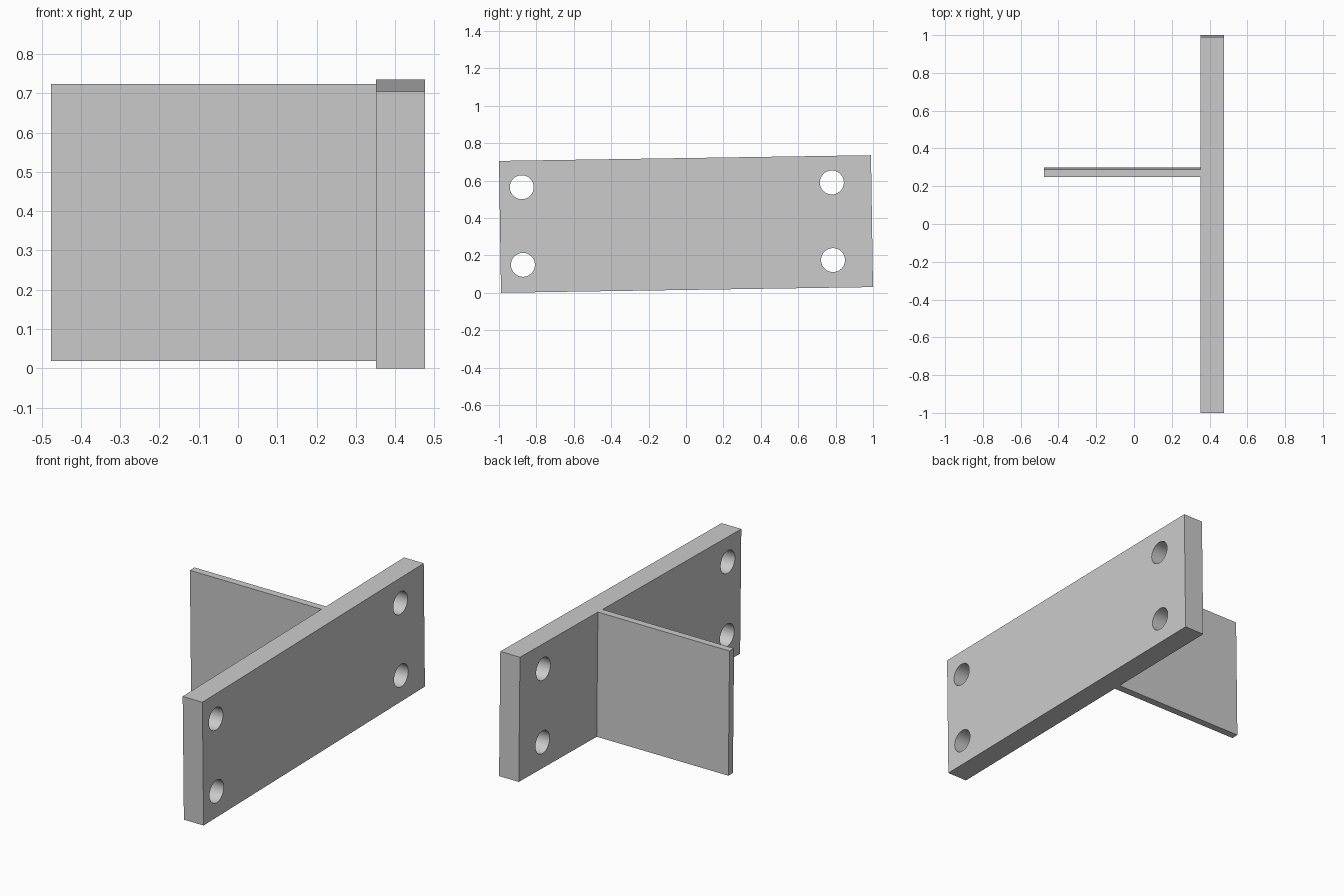
import bpy
import math
from mathutils import Matrix, Vector

cube = bpy.data.objects.get("Cube")
if cube:
    bpy.data.objects.remove(cube, do_unlink=True)

grey = bpy.data.materials.new("plain grey")
grey.use_nodes = True
colour = (0.6, 0.6, 0.6, 1)
grey.diffuse_color = colour
grey.node_tree.nodes["Principled BSDF"].inputs["Base Color"].default_value = colour

# The whole bracket leans slightly about the x axis
LENGTH, HEIGHT = 1.989, 0.705
TILT = Matrix.Translation((0, 0, 0.3675)) @ Matrix.Rotation(0.0153, 4, "X")


def box(name, low, high):
    low, high = Vector(low), Vector(high)
    bpy.ops.mesh.primitive_cube_add(size=1)
    obj = bpy.context.object
    obj.name = name
    obj.data.transform(TILT @ Matrix.Translation((low + high) / 2)
                       @ Matrix.Diagonal((*(high - low), 1)))
    obj.data.materials.append(grey)
    return obj


# Mounting plate and the thin fin standing off its inner face
plate = box("mounting_plate", (0.352, -LENGTH / 2, -HEIGHT / 2),
            (0.476, LENGTH / 2, HEIGHT / 2))
box("fin", (-0.476, 0.253, -HEIGHT / 2), (0.352, 0.294, HEIGHT / 2))

# Four bolt holes through the plate
for y in (-0.875, 0.783):
    for z in (-0.205, 0.21):
        bpy.ops.mesh.primitive_cylinder_add(vertices=48, radius=0.064, depth=0.4)
        cutter = bpy.context.object
        cutter.name = "bolt_hole_cutter"
        cutter.data.transform(TILT @ Matrix.Translation((0.414, y, z))
                              @ Matrix.Rotation(math.pi / 2, 4, "Y"))
        cutter.data.materials.append(grey)
        bpy.context.view_layer.objects.active = plate
        cut = plate.modifiers.new("bolt hole", "BOOLEAN")
        cut.object = cutter
        cut.solver = "EXACT"
        bpy.ops.object.modifier_apply(modifier=cut.name)
        bpy.data.objects.remove(cutter, do_unlink=True)

# Smooth hole walls, crisp plate edges
bpy.ops.object.select_all(action="DESELECT")
plate.select_set(True)
bpy.context.view_layer.objects.active = plate
bpy.ops.object.shade_smooth_by_angle(angle=math.radians(30))
